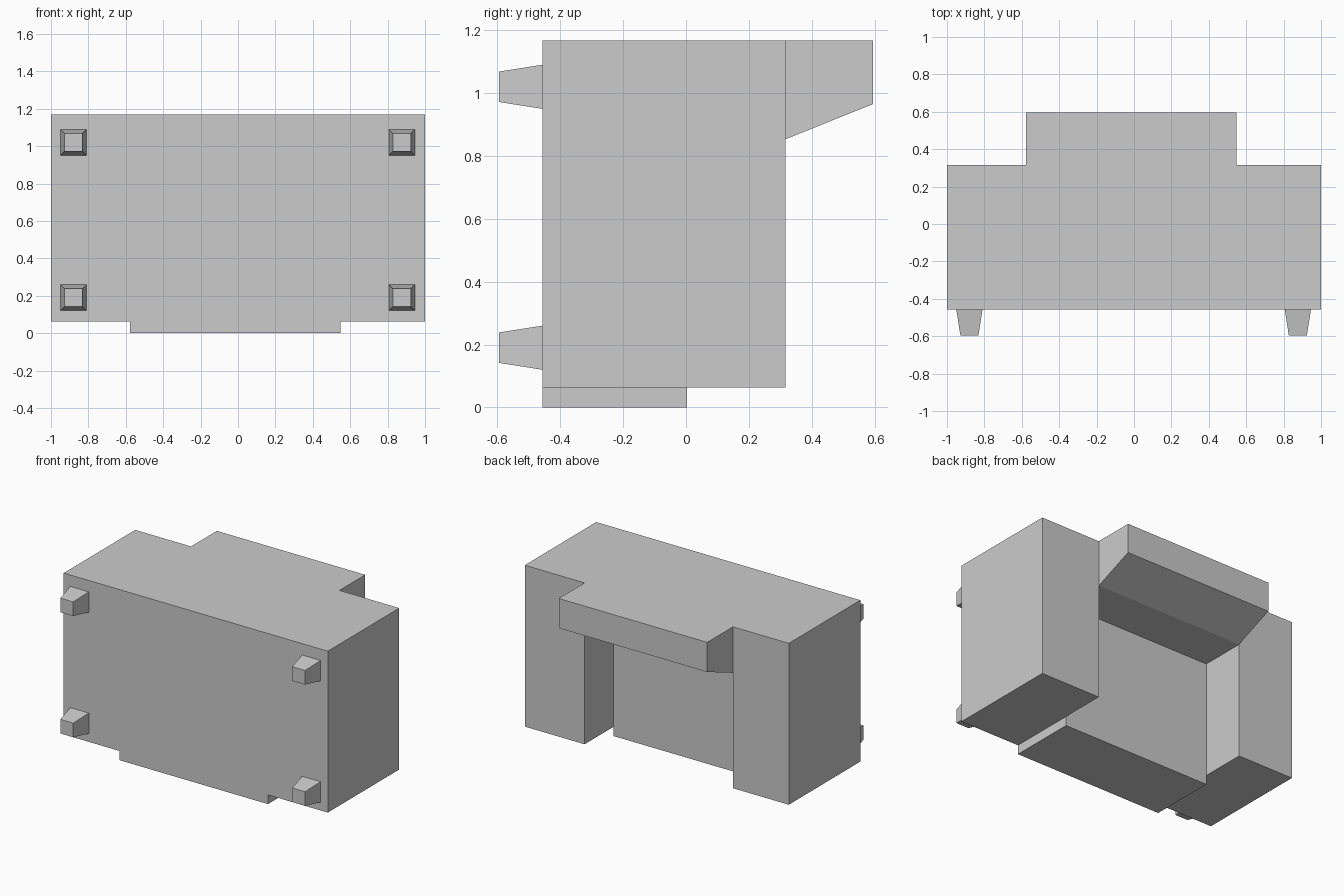
import bpy, bmesh

if "Cube" in bpy.data.objects:
    bpy.data.objects.remove(bpy.data.objects["Cube"])


def finish(name, bm):
    bmesh.ops.recalc_face_normals(bm, faces=bm.faces[:])
    mesh = bpy.data.meshes.new(name)
    bm.to_mesh(mesh)
    bm.free()
    obj = bpy.data.objects.new(name, mesh)
    bpy.context.collection.objects.link(obj)
    return obj


def extrude_x(name, profile, x0, x1):
    """Extrude a (y, z) profile from x0 to x1."""
    bm = bmesh.new()
    face = bm.faces.new([bm.verts.new((x0, y, z)) for y, z in profile])
    ext = bmesh.ops.extrude_face_region(bm, geom=[face])["geom"]
    verts = [g for g in ext if isinstance(g, bmesh.types.BMVert)]
    bmesh.ops.translate(bm, verts=verts, vec=(x1 - x0, 0, 0))
    return finish(name, bm)


def tapered_leg(name, x, z, base=0.07, tip=0.0485):
    """Square leg narrowing from the chair underside towards -y."""
    bm = bmesh.new()
    bmesh.ops.create_cube(bm, size=2)
    for v in bm.verts:
        half, y = (base, UNDER) if v.co.y > 0 else (tip, -0.595)
        v.co = (x + v.co.x * half, y, z + v.co.z * half)
    return finish(name, bm)


# The armchair lies on its front edge: its underside faces -y, its back is on top
UNDER, ARM_TOP, REAR = -0.457, 0.316, 1.168
INNER_L, INNER_R = -0.577, 0.547

# Arms
arm = [(UNDER, 0.063), (ARM_TOP, 0.063), (ARM_TOP, REAR), (UNDER, REAR)]
extrude_x("left_arm", arm, -1.0, INNER_L)
extrude_x("right_arm", arm, INNER_R, 1.0)

# Seat and backrest as one L-shaped profile with a sloped upper back
seat_back = [(UNDER, 0.0), (0.003, 0.0), (0.003, 0.853), (ARM_TOP, 0.853),
             (0.595, 0.965), (0.595, REAR), (UNDER, REAR)]
extrude_x("seat_and_backrest", seat_back, INNER_L, INNER_R)

# Four tapered legs
for side, x in (("left", -0.88), ("right", 0.876)):
    for end, z in (("front", 0.19), ("rear", 1.02)):
        tapered_leg(f"{end}_{side}_leg", x, z)
